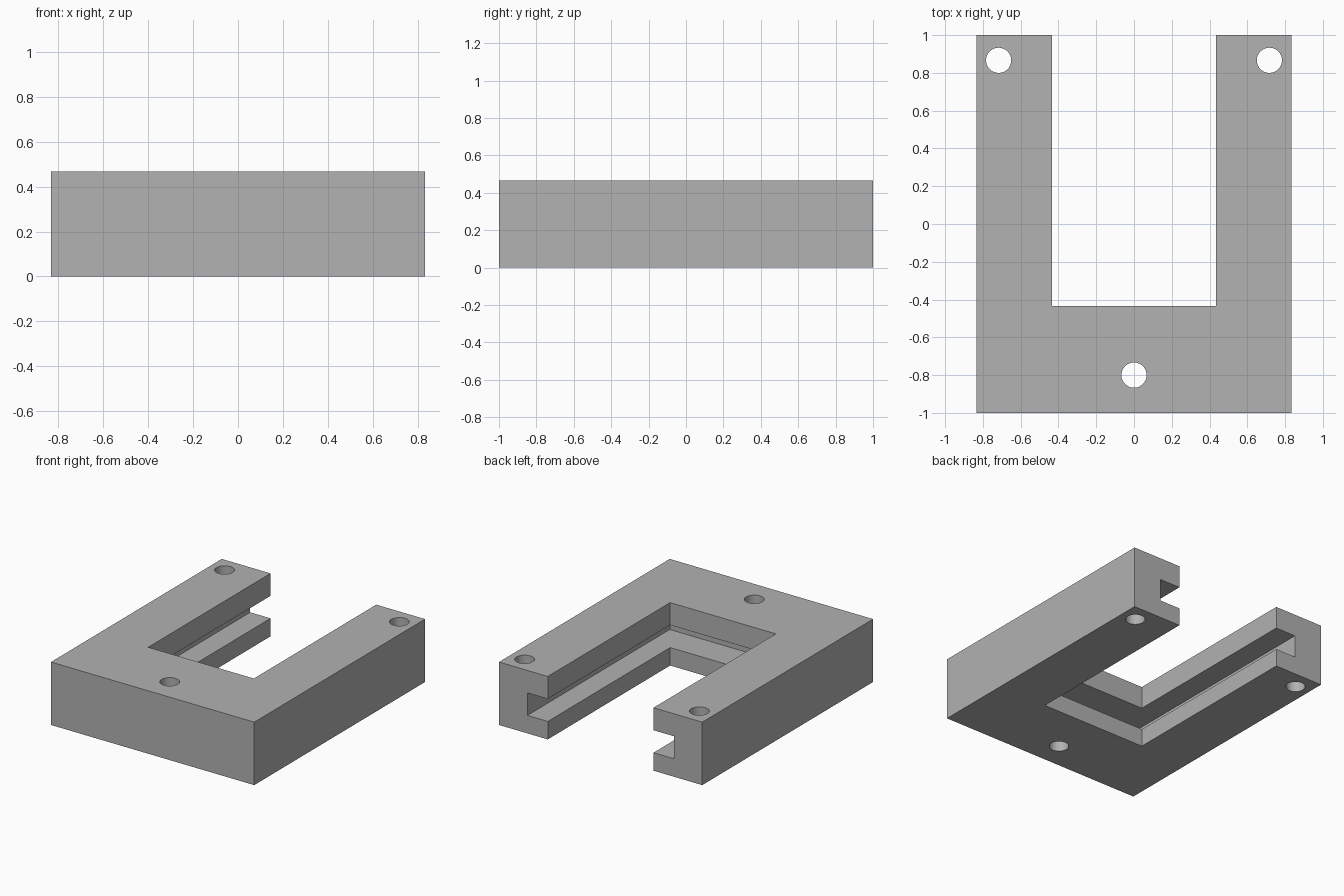
import bpy
import bmesh

if "Cube" in bpy.data.objects:
    bpy.data.objects.remove(bpy.data.objects["Cube"], do_unlink=True)

# The dimensions fall on a regular grid, one unit being a fifteenth
U = 1 / 15
HALF_W, HALF_L, HEIGHT = 12.5 * U, 15 * U, 7 * U
INNER = 6.5 * U                # half width of the opening, and its end in -y
SLOT_X, SLOT_Y = 9 * U, -10 * U
SLOT_LOW, SLOT_HIGH = 2 * U, 4.5 * U

grey = bpy.data.materials.new("plain_grey")
grey.use_nodes = True
colour = (0.445, 0.445, 0.445, 1)
grey.diffuse_color = colour
grey.node_tree.nodes["Principled BSDF"].inputs["Base Color"].default_value = colour


def prism(name, outline, low, high):
    """Extrude a flat outline from height low to height high."""
    bm = bmesh.new()
    face = bm.faces.new([bm.verts.new((x, y, low)) for x, y in outline])
    top = bmesh.ops.extrude_face_region(bm, geom=[face])["geom"]
    bmesh.ops.translate(bm, vec=(0, 0, high - low),
                        verts=[g for g in top if isinstance(g, bmesh.types.BMVert)])
    bmesh.ops.recalc_face_normals(bm, faces=bm.faces)
    mesh = bpy.data.meshes.new(name)
    bm.to_mesh(mesh)
    bm.free()
    obj = bpy.data.objects.new(name, mesh)
    bpy.context.collection.objects.link(obj)
    mesh.materials.append(grey)
    return obj


def cut(target, cutter):
    """Subtract a cutter, then remove it."""
    mod = target.modifiers.new("cut", "BOOLEAN")
    mod.operation = "DIFFERENCE"
    mod.solver = "EXACT"
    mod.object = cutter
    cutter.hide_render = True
    bpy.ops.object.select_all(action="DESELECT")
    bpy.context.view_layer.objects.active = target
    target.select_set(True)
    bpy.ops.object.modifier_apply(modifier=mod.name)
    bpy.data.objects.remove(cutter, do_unlink=True)


# U-shaped body
right_half = [(HALF_W, -HALF_L), (HALF_W, HALF_L), (INNER, HALF_L), (INNER, -INNER)]
left_half = [(-x, y) for x, y in reversed(right_half)]
body = prism("slotted_bracket", right_half + left_half, 0, HEIGHT)

# Slot running around the inner walls, open at the back
cut(body, prism("slot_cutter",
                [(-SLOT_X, SLOT_Y), (SLOT_X, SLOT_Y), (SLOT_X, 1.2), (-SLOT_X, 1.2)],
                SLOT_LOW, SLOT_HIGH))

# Three vertical screw holes
for x, y in [(-10.75 * U, 13 * U), (10.75 * U, 13 * U), (0, -12 * U)]:
    bpy.ops.mesh.primitive_cylinder_add(vertices=48, radius=U, depth=1,
                                        location=(x, y, HEIGHT / 2))
    hole = bpy.context.object
    hole.name = "hole_cutter"
    hole.data.materials.append(grey)
    cut(body, hole)

# Smooth hole walls, crisp edges
bpy.ops.object.select_all(action="DESELECT")
body.select_set(True)
bpy.context.view_layer.objects.active = body
bpy.ops.object.shade_smooth_by_angle()
